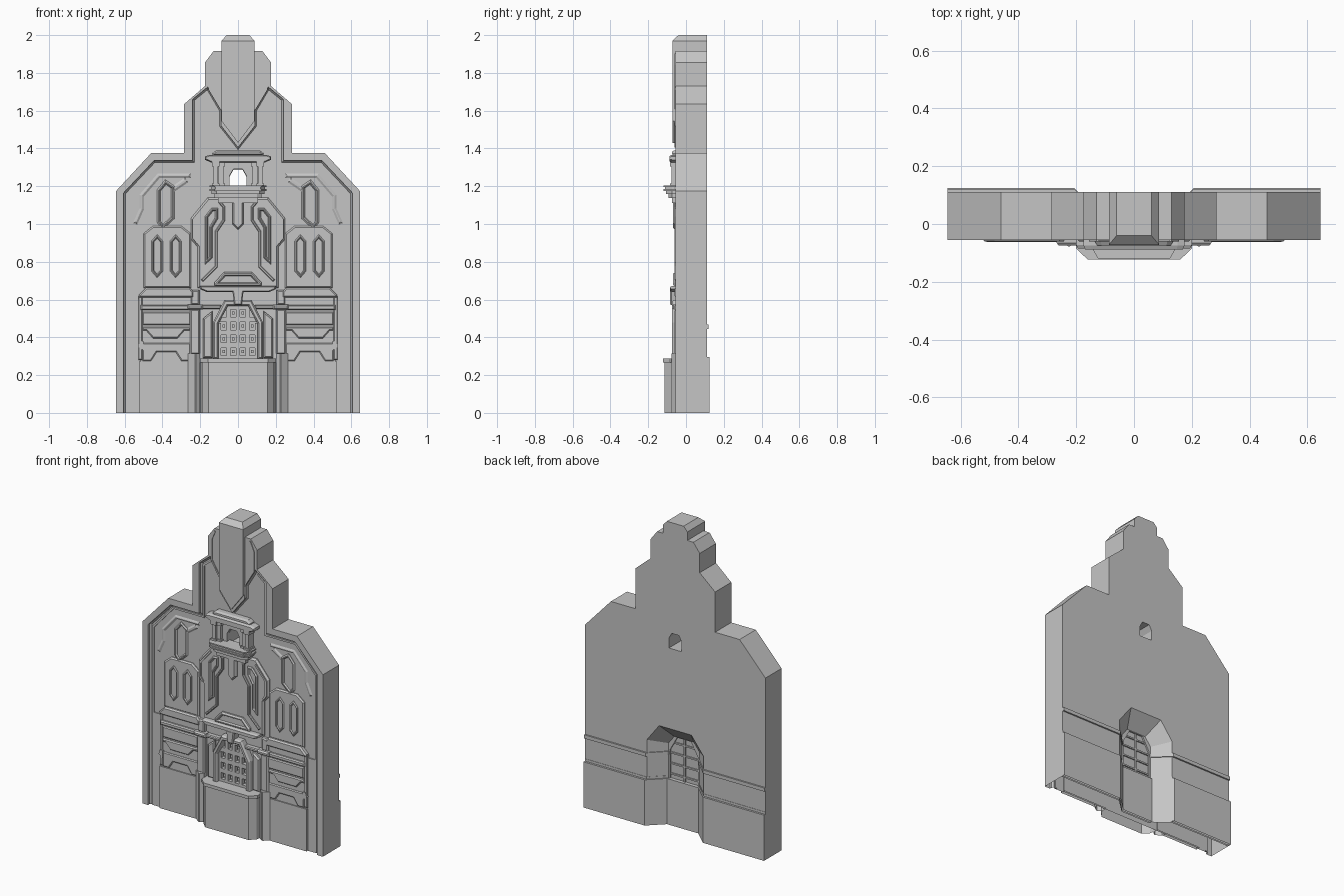
import bpy, bmesh
from mathutils import Vector

cube = bpy.data.objects.get("Cube")
if cube:
    bpy.data.objects.remove(cube, do_unlink=True)

stone = bpy.data.materials.new("grey_stone")
stone.use_nodes = True
stone.diffuse_color = (0.56, 0.56, 0.56, 1)
stone.node_tree.nodes["Principled BSDF"].inputs["Base Color"].default_value = (0.56, 0.56, 0.56, 1)


def half(pts):
    """Complete a symmetric outline from its +x half."""
    return pts + [(-a, b) for a, b in reversed(pts) if a > 0]


def rect(x0, x1, z0, z1):
    return [(x0, z0), (x1, z0), (x1, z1), (x0, z1)]


def band(path, w):
    """Closed outline of an open path thickened to width w."""
    p = [Vector(q) for q in path]
    left, right = [], []
    for i, q in enumerate(p):
        dirs = [(p[j + 1] - p[j]).normalized() for j in (i - 1, i) if 0 <= j < len(p) - 1]
        normals = [Vector((-d.y, d.x)) for d in dirs]
        m = sum(normals, Vector((0, 0))).normalized()
        m *= w / 2 / max(m.dot(normals[0]), 0.4)
        left.append(tuple(q + m))
        right.append(tuple(q - m))
    return left + right[::-1]


def finish(name, bm, mirror):
    bmesh.ops.recalc_face_normals(bm, faces=bm.faces)
    mesh = bpy.data.meshes.new(name)
    bm.to_mesh(mesh)
    bm.free()
    mesh.materials.append(stone)
    ob = bpy.data.objects.new(name, mesh)
    bpy.context.collection.objects.link(ob)
    if mirror:
        ob.modifiers.new("Mirror", 'MIRROR').use_mirror_merge = False
    return ob


def prism(name, pts, front, back, bevel=0, drop=0, sink=None, mirror=False):
    """Outline in x-z, extruded in y, with optional chamfer and sunken centre."""
    bm = bmesh.new()
    base = bm.faces.new([bm.verts.new((x, back, z)) for x, z in pts])
    top = bmesh.ops.extrude_face_region(bm, geom=[base], use_keep_orig=True)["geom"]
    face = [g for g in top if isinstance(g, bmesh.types.BMFace)][0]
    for v in face.verts:
        v.co.y = front + (drop if bevel else 0)
    bmesh.ops.recalc_face_normals(bm, faces=bm.faces)
    steps = [(bevel, front)] if bevel else []
    if sink:
        steps += [(sink[0], front), (sink[1], front + sink[2])]
    for inset, y in steps:
        bmesh.ops.inset_individual(bm, faces=[face], thickness=inset, use_even_offset=True)
        for v in face.verts:
            v.co.y = y
    return finish(name, bm, mirror)


def plan(name, pts, z0, z1, mirror=False, open_bottom=False):
    """Outline in x-y, extruded upwards."""
    bm = bmesh.new()
    base = bm.faces.new([bm.verts.new((x, y, z0)) for x, y in pts])
    top = bmesh.ops.extrude_face_region(bm, geom=[base], use_keep_orig=True)["geom"]
    for v in top:
        if isinstance(v, bmesh.types.BMVert):
            v.co.z = z1
    if open_bottom:
        bmesh.ops.delete(bm, geom=[base], context='FACES_ONLY')
    return finish(name, bm, mirror)


# Stepped wall with a sunken front field, a splayed rear niche, a doorway and a window
wall = prism("wall", half([(.645, 0), (.645, 1.175), (.46, 1.375), (.285, 1.375), (.285, 1.635),
                           (.175, 1.73), (.175, 1.855), (.13, 1.915)]), -.055, .11)
field = prism("field_cutter", half([(.605, -.1), (.605, 1.165), (.445, 1.335), (.24, 1.335), (.24, 1.66),
                                    (.16, 1.725), (.087, 1.6), (.087, 1.52), (0, 1.41)]),
              -.03, -.2, .01, -.012)
niche = prism("niche_cutter", half([(.203, -.2), (.203, .55), (.115, .665)]), .02, .2, .092, .09)
door_hole = prism("doorway_cutter", half([(.1, .29), (.1, .48), (.05, .57)]), -.2, .2)
window = prism("window_cutter", half([(.045, 1.185), (.045, 1.25), (.025, 1.285)]), -.2, .2)
for cutter in (field, niche, door_hole, window):
    mod = wall.modifiers.new("Cut", 'BOOLEAN')
    mod.operation, mod.solver, mod.object = 'DIFFERENCE', 'EXACT', cutter
bpy.context.view_layer.update()
cut = bpy.data.meshes.new_from_object(wall.evaluated_get(bpy.context.evaluated_depsgraph_get()))
wall.modifiers.clear()
bm = bmesh.new()
bm.from_mesh(cut)
under = [f for f in bm.faces if f.calc_center_median().z < .001 and abs(f.normal.z) > .9]
bmesh.ops.delete(bm, geom=under, context='FACES')
bm.to_mesh(cut)
bm.free()
wall.data = cut
for cutter in (field, niche, door_hole, window):
    bpy.data.objects.remove(cutter, do_unlink=True)

# Pinnacle with stepped pointed foot and sloping cap
prism("pinnacle", half([(0, 1.43), (.087, 1.545), (.087, 1.97)]), -.072, .11)
prism("pinnacle_foot", half([(0, 1.405), (.09, 1.52), (.09, 1.6)]), -.06, -.02)
cap = prism("pinnacle_cap", half([(.087, 1.97), (.06, 2)]), -.072, .11)
for v in cap.data.vertices:
    if v.co.z > 1.99 and v.co.y < 0:
        v.co.y = -.04
prism("shoulder_fillet", band([(.09, 1.61), (.15, 1.71), (.15, 1.84), (.125, 1.9)], .01),
      -.06, -.05, mirror=True)

# Inner moulding following the frame
prism("frame_moulding", band([(.582, 0), (.582, 1.15), (.437, 1.312), (.222, 1.312), (.222, 1.645),
                              (.165, 1.69)], .012), -.037, -.025, mirror=True)

# Upper side arches
prism("arch_shaft", [(.4, .97), (.43, 1.01), (.43, 1.18), (.385, 1.235), (.335, 1.2), (.335, 1.03)],
      -.04, -.02, .008, .006, (.005, .006, .008), True)
prism("arch_band", band([(.545, 1.0), (.51, 1.08), (.51, 1.15), (.42, 1.255), (.25, 1.255)], .024),
      -.036, -.025, .01, .006, mirror=True)
prism("arch_facet", band([(.27, 1.235), (.35, 1.18)], .03), -.036, -.025, .01, .006, mirror=True)

# Side bays: blind window panel, hood, stacked panels and plinth
prism("bay_panel", [(.25, .66), (.5, .66), (.5, .95), (.45, .99), (.3, .99), (.25, .95)],
      -.043, -.02, .008, .008, mirror=True)
for x in (.33, .428):
    prism("blind_window", [(x, .715), (x + .03, .75), (x + .03, .91), (x, .945), (x - .03, .91),
                           (x - .03, .75)], -.05, -.04, .006, .005, (.003, .006, .01), True)
prism("bay_hood", [(.235, .61), (.525, .61), (.525, .625), (.485, .665), (.255, .665), (.235, .64)],
      -.06, -.02, .008, .01, mirror=True)
prism("bay_wall", rect(.25, .515, .27, .61), -.043, -.02, mirror=True)
prism("upper_band", rect(.2, .515, .545, .572), -.062, -.02, .006, .008, mirror=True)
prism("middle_band", rect(.25, .505, .465, .535), -.052, -.02, .006, .006, mirror=True)
prism("bay_swag", [(.25, .455), (.25, .435), (.285, .435), (.32, .395), (.45, .395), (.485, .435),
                   (.505, .435), (.505, .455)], -.053, -.02, .006, .007, mirror=True)
prism("bay_apron", [(.25, .37), (.25, .275), (.3, .275), (.33, .322), (.43, .322), (.46, .275),
                    (.505, .275), (.505, .37)], -.05, -.02, .006, .005, mirror=True)
prism("bay_edge", rect(.505, .528, .28, .62), -.05, -.02, .005, .006, mirror=True)
prism("edge_scroll", [(.5, .33), (.53, .35), (.52, .38), (.5, .38)], -.055, -.02, mirror=True)
plan("bay_plinth", rect(.26, .525, -.05, -.02), 0, .272, True, True)
plan("plinth_edge", rect(.52, .585, -.037, -.025), 0, .6, True, True)

# Pilasters flanking the entrance
plan("pilaster_foot", [(.2, -.02), (.2, -.06), (.222, -.077), (.228, -.077), (.265, -.05), (.265, -.02)],
     0, .315, True, True)
prism("pilaster", rect(.2, .255, .31, .55), -.06, -.02, .008, .01, mirror=True)
prism("pilaster_cap", rect(.185, .268, .548, .575), -.075, -.02, .008, .01, mirror=True)
prism("pilaster_top", rect(.205, .25, .572, .65), -.055, -.02, .007, .008, mirror=True)
prism("side_jamb", [(.135, .29), (.185, .29), (.185, .5), (.135, .54)], -.05, -.02, .008, .01,
      mirror=True)
prism("entrance_cornice", rect(.09, .2, .55, .57), -.062, -.02, .005, .006, mirror=True)

# Entrance base and ledge
plan("entrance_base", half([(.2, -.025), (.19, -.08), (.155, -.115)]), 0, .27, open_bottom=True)
plan("entrance_ledge", half([(.205, -.025), (.2, -.085), (.16, -.123)]), .268, .288)

# Door frame, door and lattice
prism("door_frame", band([(.118, .285), (.118, .475), (.063, .582), (-.063, .582), (-.118, .475),
                          (-.118, .285)], .03), -.075, -.02, .008, .012)
prism("door", half([(.105, .28), (.105, .485), (.055, .575)]), -.02, .01)
for i in range(5):
    x = (i - 2) * .05
    prism("door_upright", rect(x - .01, x + .01, .285, .575 - (.1 if i in (0, 4) else 0)), -.045, -.015)
    z = .29 + i * .068
    w = .11 if i < 4 else .075
    prism("door_rail", rect(-w, w, z - .014, z + .014), -.045, -.015)
    for s in (-.075, -.025, .025, .075):
        if i < 3 or (i == 3 and abs(s) < .05):
            prism("door_stud", rect(s - .007, s + .007, z + .026, z + .042), -.03, -.015)
    if i < 4:
        prism("rear_door_rail", rect(-.098, .098, z + .03, z + .04) if i < 3
              else rect(-.07, .07, z + .03, z + .04), .005, .018)
prism("rear_door_upright", rect(-.006, .006, .29, .568), .005, .018)

# Keystone, lintel shelf and pediment
prism("keystone", half([(.02, .57), (.03, .65)]), -.085, -.02, .006, .008)
prism("lintel_shelf", half([(.165, .64), (.2, .655), (.2, .672)]), -.085, -.02, .006, .012)
prism("pediment", half([(.125, .67), (.125, .69), (.075, .745)]), -.068, -.02, .008, .01, (.006, .006, .01))

# Central panel with ribs and pendant
prism("central_panel", half([(.215, .66), (.215, .88), (.25, .92), (.25, 1.03), (.16, 1.14)]),
      -.047, -.02, .01, .012)
prism("long_rib", band([(.19, .7), (.115, .775), (.115, .96), (.075, 1.02), (.075, 1.09), (.1, 1.12)], .014),
      -.06, -.04, .004, .005, mirror=True)
prism("long_shaft", [(.135, .82), (.175, .785), (.175, 1.04), (.14, 1.085), (.105, 1.085), (.105, 1.03),
                     (.135, .98)], -.06, -.04, .006, .008, (.004, .006, .01), True)
prism("outer_rib", band([(.215, .9), (.235, .93), (.235, 1.02), (.16, 1.11)], .012), -.054, -.04,
      mirror=True)
prism("pendant", half([(0, .97), (.03, 1.0), (.03, 1.12)]), -.07, -.02, .008, .012)

# Balcony: stepped corbel, parapet, columns, arch and cornice
for w, y, z0, z1 in ((.105, .075, 1.11, 1.14), (.125, .092, 1.138, 1.162), (.14, .105, 1.16, 1.176),
                     (.15, .119, 1.174, 1.184), (.15, .119, 1.196, 1.204)):
    plan("balcony_course", half([(w, -.02), (w, -.075), (w - .025, -y)]), z0, z1)
plan("parapet", half([(.142, -.06), (.142, -.075), (.118, -.112)]), 1.183, 1.198)
prism("balcony_arch", [(.045, 1.2), (.045, 1.255), (.025, 1.29), (0, 1.29), (0, 1.325), (.1, 1.325),
                       (.1, 1.2)], -.05, -.02, mirror=True)
for z0, z1, w in ((1.2, 1.215, .02), (1.21, 1.31, .013), (1.305, 1.335, .02)):
    for x, y in ((.118, -.065), (.09, -.055)):
        plan("balcony_column", rect(x - w, x + w, y - w, -.02), z0, z1, True)
prism("balcony_cornice", half([(.14, 1.325), (.175, 1.34), (.175, 1.358), (.15, 1.366)]),
      -.088, -.02, .006, .014)
prism("balcony_roof", half([(.135, 1.362), (.135, 1.374), (.115, 1.39)]), -.075, -.02, .008, .014)

# Rear plinth running through the niche, and string course turning into it
outer = [(.645, .125), (.208, .125), (.112, .034)]
inner = [(.645, .1), (.2, .1), (.105, .01)]
plan("rear_plinth", half(outer) + half(inner)[::-1], 0, .295, open_bottom=True)
outer = [(.645, .112), (.204, .112), (.112, .024)]
plan("rear_plinth_top", outer + inner[::-1], .29, .31, True)
outer = [(.645, .12), (.206, .12), (.112, .03)]
plan("rear_string_course", outer + inner[::-1], .445, .468, True)
